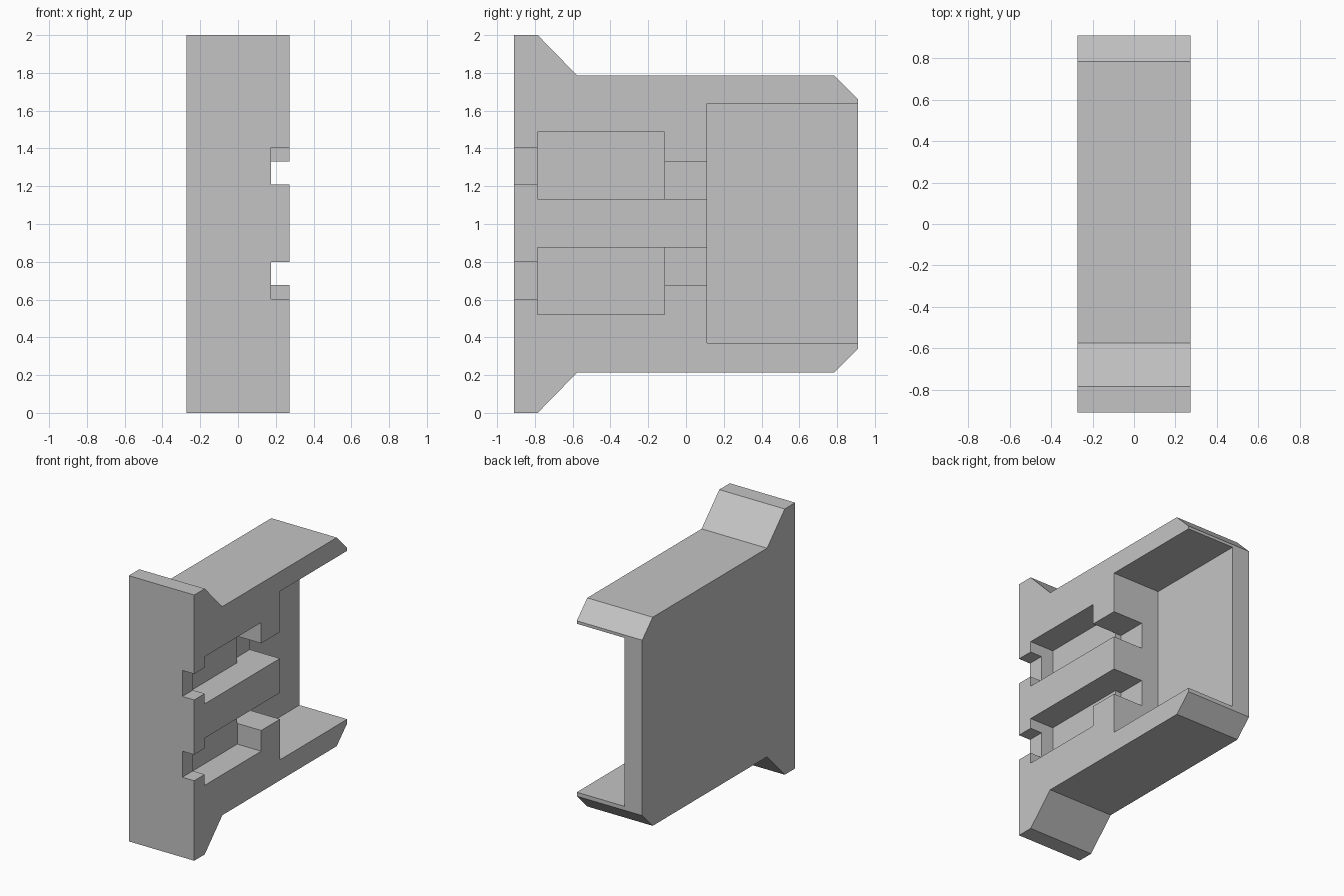
import bpy
import bmesh

cube = bpy.data.objects.get("Cube")
if cube:
    bpy.data.objects.remove(cube, do_unlink=True)

HALF = 0.2725   # half width of the block
MID = 1.004     # height of the mirror plane of the recesses

grey = bpy.data.materials.new("plain grey")
grey.use_nodes = True
colour = (0.55, 0.55, 0.55, 1)
grey.diffuse_color = colour
grey.node_tree.nodes["Principled BSDF"].inputs["Base Color"].default_value = colour


def prism(name, profile, x0, x1):
    """Extrude a (y, z) profile along x."""
    bm = bmesh.new()
    face = bm.faces.new([bm.verts.new((x0, y, z)) for y, z in profile])
    ext = bmesh.ops.extrude_face_region(bm, geom=[face])
    moved = [v for v in ext["geom"] if isinstance(v, bmesh.types.BMVert)]
    bmesh.ops.translate(bm, verts=moved, vec=(x1 - x0, 0, 0))
    bmesh.ops.recalc_face_normals(bm, faces=bm.faces)
    mesh = bpy.data.meshes.new(name)
    bm.to_mesh(mesh)
    bm.free()
    mesh.materials.append(grey)
    obj = bpy.data.objects.new(name, mesh)
    bpy.context.collection.objects.link(obj)
    return obj


def cut(body, floor, y0, y1, z0, z1):
    """Cut a box recess into the +x side, down to x = floor."""
    cutter = prism("recess_cutter", [(y0, z0), (y1, z0), (y1, z1), (y0, z1)], floor, 0.5)
    cutter.hide_render = True
    mod = body.modifiers.new("recess", "BOOLEAN")
    mod.operation = "DIFFERENCE"
    mod.solver = "EXACT"
    mod.object = cutter
    bpy.context.view_layer.objects.active = body
    bpy.ops.object.modifier_apply(modifier=mod.name)
    bpy.data.objects.remove(cutter, do_unlink=True)


# Flanged body with chamfered back corners
lower = [(-0.91, 0), (-0.785, 0), (-0.575, 0.215), (0.785, 0.215), (0.91, 0.34)]
upper = [(y, 2 - z) for y, z in reversed(lower)]
body = prism("housing_body", lower + upper, -HALF, HALF)

# Large pocket open to the back
cut(body, -0.125, 0.11, 1.1, 0.37, 2 * MID - 0.37)

# Channel, passage and front notch, mirrored about the middle
recesses = [
    (0.073, -0.785, -0.113, 1.133, 1.488),
    (0.022, -0.114, 0.2, 1.133, 1.332),
    (0.174, -1.1, -0.7, 1.21, 1.406),
]
for floor, y0, y1, z0, z1 in recesses:
    cut(body, floor, y0, y1, z0, z1)
    cut(body, floor, y0, y1, 2 * MID - z1, 2 * MID - z0)
